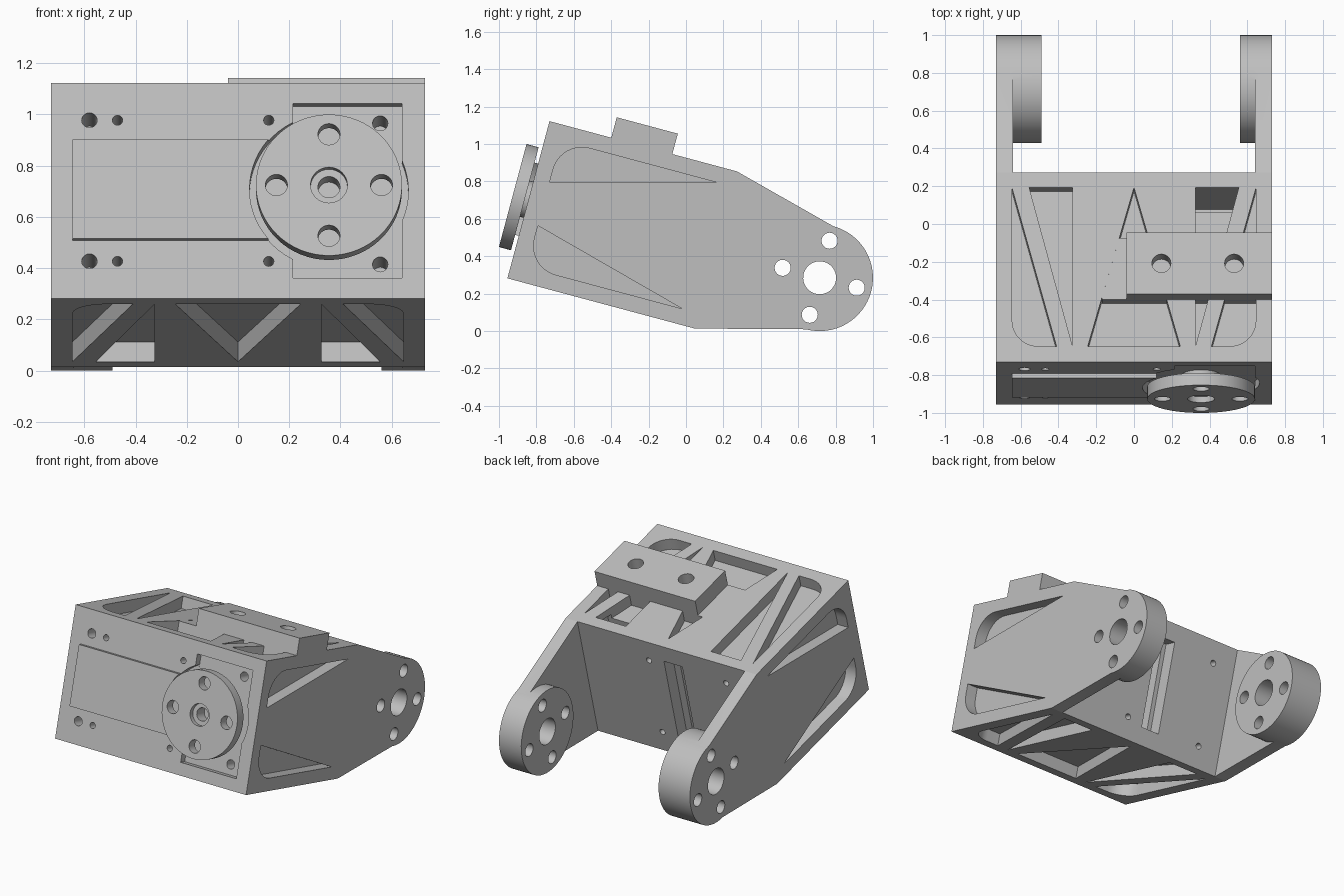
import bpy, bmesh
from math import sin, cos, pi, radians
from mathutils import Matrix, Vector

if "Cube" in bpy.data.objects:
    bpy.data.objects.remove(bpy.data.objects["Cube"])

grey = bpy.data.materials.new("plain_grey")
grey.use_nodes = True
COLOUR = (0.52, 0.52, 0.52, 1)
grey.diffuse_color = COLOUR
grey.node_tree.nodes["Principled BSDF"].inputs["Base Color"].default_value = COLOUR

# Parts are made upright (x across, y back from the front plate, z up) and tilted at the end
TILT = Matrix.Translation((0, -0.955, 0.282)) @ Matrix.Rotation(radians(-15), 4, "X")
HEIGHT, DEPTH, HALF = 0.87, 1.037, 0.73
MID = HEIGHT / 2
WALL = 0.08
parts = []


def prism(name, outline, axis, lo, hi):
    """Extrude a 2D outline along an axis from lo to hi."""
    place = {"x": lambda p, h: (h, p[0], p[1]),
             "y": lambda p, h: (p[0], h, p[1]),
             "z": lambda p, h: (p[0], p[1], h)}[axis]
    bm = bmesh.new()
    face = bm.faces.new([bm.verts.new(place(p, lo)) for p in outline])
    ext = bmesh.ops.extrude_face_region(bm, geom=[face])
    shift = Vector(place((0, 0), hi - lo))
    bmesh.ops.translate(bm, vec=shift, verts=[g for g in ext["geom"] if isinstance(g, bmesh.types.BMVert)])
    bmesh.ops.recalc_face_normals(bm, faces=bm.faces)
    mesh = bpy.data.meshes.new(name)
    bm.to_mesh(mesh)
    bm.free()
    mesh.materials.append(grey)
    obj = bpy.data.objects.new(name, mesh)
    bpy.context.collection.objects.link(obj)
    return obj


def rect(a0, a1, b0, b1):
    return [(a0, b0), (a1, b0), (a1, b1), (a0, b1)]


def disc(a, b, r, n=48):
    return [(a + r * cos(2 * pi * i / n), b + r * sin(2 * pi * i / n)) for i in range(n)]


def rounded_triangle(corner, a, b, r):
    """Triangle whose square corner is filleted."""
    c, a, b = Vector(corner), Vector(a), Vector(b)
    da, db = (a - c).normalized(), (b - c).normalized()
    arc = [c + da * r * (1 - sin(t)) + db * r * (1 - cos(t)) for t in [i * pi / 20 for i in range(11)]]
    return [tuple(p) for p in [a] + arc + [b]]


def combine(obj, tool, operation="DIFFERENCE"):
    mod = obj.modifiers.new("join", "BOOLEAN")
    mod.operation, mod.solver, mod.object = operation, "EXACT", tool
    bpy.context.view_layer.objects.active = obj
    bpy.ops.object.modifier_apply(modifier=mod.name)
    bpy.data.objects.remove(tool)


def cut(obj, outline, axis, lo, hi):
    combine(obj, prism("cutter", outline, axis, lo, hi))


def bolt_circle(a, b):
    """Four small holes around a centre."""
    return [disc(a + 0.205 * cos(k * pi / 2), b + 0.205 * sin(k * pi / 2), 0.043, 24) for k in range(4)]


# Main housing with the raised motor case on its front
housing = prism("housing", rect(-HALF, HALF, 0, HEIGHT), "y", 0, DEPTH)
combine(housing, prism("case", rect(-0.645, 0.2, 0.235, 0.635), "y", -0.026, 0.02), "UNION")
parts.append(housing)

# Front recess around the output disc
DISC_X = 0.355
cut(housing, disc(DISC_X, MID, 0.31, 64), "y", -0.1, 0.045)
cut(housing, rect(0.215, 0.64, 0.083, 0.787), "y", -0.1, 0.046)

# Truss pockets on top and bottom
for lo, hi in ((HEIGHT - WALL, 1), (-0.1, WALL)):
    cut(housing, [(0, 0.955), (-0.245, 0.085), (0.245, 0.085)], "z", lo, hi)
    for s in (-1, 1):
        cut(housing, [(s * 0.325, 0.955), (s * 0.555, 0.955), (s * 0.325, 0.085)], "z", lo, hi)
        cut(housing, rounded_triangle((s * 0.645, 0.085), (s * 0.645, 0.95), (s * 0.41, 0.085), 0.14), "z", lo, hi)

# Truss pockets on both sides
for lo, hi in ((HALF - WALL, 0.8), (-0.8, WALL - HALF)):
    upper = rounded_triangle((0.085, 0.785), (0.085, 0.556), (0.945, 0.785), 0.16)
    cut(housing, upper, "x", lo, hi)
    cut(housing, [(u, HEIGHT - v) for u, v in upper], "x", lo, hi)

# Deep opening behind the motor and cable slot in the back wall
cut(housing, rect(0.325, 0.555, 0.84, 0.955), "z", 0.42, 0.82)
cut(housing, rect(-0.14, 0, 0.12, 0.75), "y", DEPTH - 0.09, 1.2)
cut(housing, rect(-0.11, -0.05, 0.14, 0.73), "y", 0.8, 1.2)

# Screw holes, front and back
for dv in (-0.285, 0.285):
    for x, r in ((-0.58, 0.03), (-0.47, 0.02), (0.12, 0.02), (0.555, 0.03)):
        cut(housing, disc(x, MID + dv, r, 20), "y", -0.1, 0.2)
    for x in (-0.47, 0.12):
        cut(housing, disc(x, MID + dv, 0.02, 20), "y", 0.96, 1.2)

# Mounting block on top, with a pad that fills the truss beneath it
pad = prism("block_pad", rect(-0.17, 0.645, 0.342, 0.68), "z", 0.77, HEIGHT - 0.001)
block = prism("mounting_block", rect(-0.04, HALF, 0.342, 0.68), "z", HEIGHT - 0.002, 0.983)
for x in (0.145, 0.53):
    cut(block, disc(x, 0.51, 0.05, 32), "z", 0.88, 1.1)
parts += [pad, block]

# Rear arms ending in round bosses
PIVOT, R = 1.612, 0.285
tip = [(PIVOT + R * sin(t), MID - R * cos(t)) for t in [i * pi / 32 for i in range(33)]]
for name, s, inner in (("left_arm", 1, 0.56), ("right_arm", -1, 0.49)):
    arm = prism(name, [(DEPTH, 0)] + tip + [(DEPTH, HEIGHT)], "x", *sorted((s * 0.64, s * HALF)))
    boss = prism("boss", disc(PIVOT, MID, R, 64), "x", *sorted((s * inner, s * HALF)))
    combine(arm, boss, "UNION")
    for hole in [disc(PIVOT, MID, 0.088, 40)] + bolt_circle(PIVOT, MID):
        cut(arm, hole, "x", *sorted((s * 0.4, s * 0.8)))
    parts.append(arm)

# Output disc with its shaft
horn = prism("output_disc", disc(DISC_X, MID, 0.285, 64), "y", -0.087, -0.02)
for hole in bolt_circle(DISC_X, MID):
    cut(horn, hole, "y", -0.2, 0.1)
cut(horn, disc(DISC_X, MID, 0.072, 32), "y", -0.2, -0.055)
shaft = prism("output_shaft", disc(DISC_X, MID, 0.1, 32), "y", -0.025, 0.06)
for obj in (horn, shaft):
    cut(obj, disc(DISC_X, MID, 0.043, 24), "y", -0.2, 0.03)
parts += [horn, shaft]

# Tilt everything into place and shade
bpy.ops.object.select_all(action="DESELECT")
for obj in parts:
    obj.data.transform(TILT)
    obj.select_set(True)
bpy.context.view_layer.objects.active = housing
bpy.ops.object.shade_smooth_by_angle(angle=radians(30))
